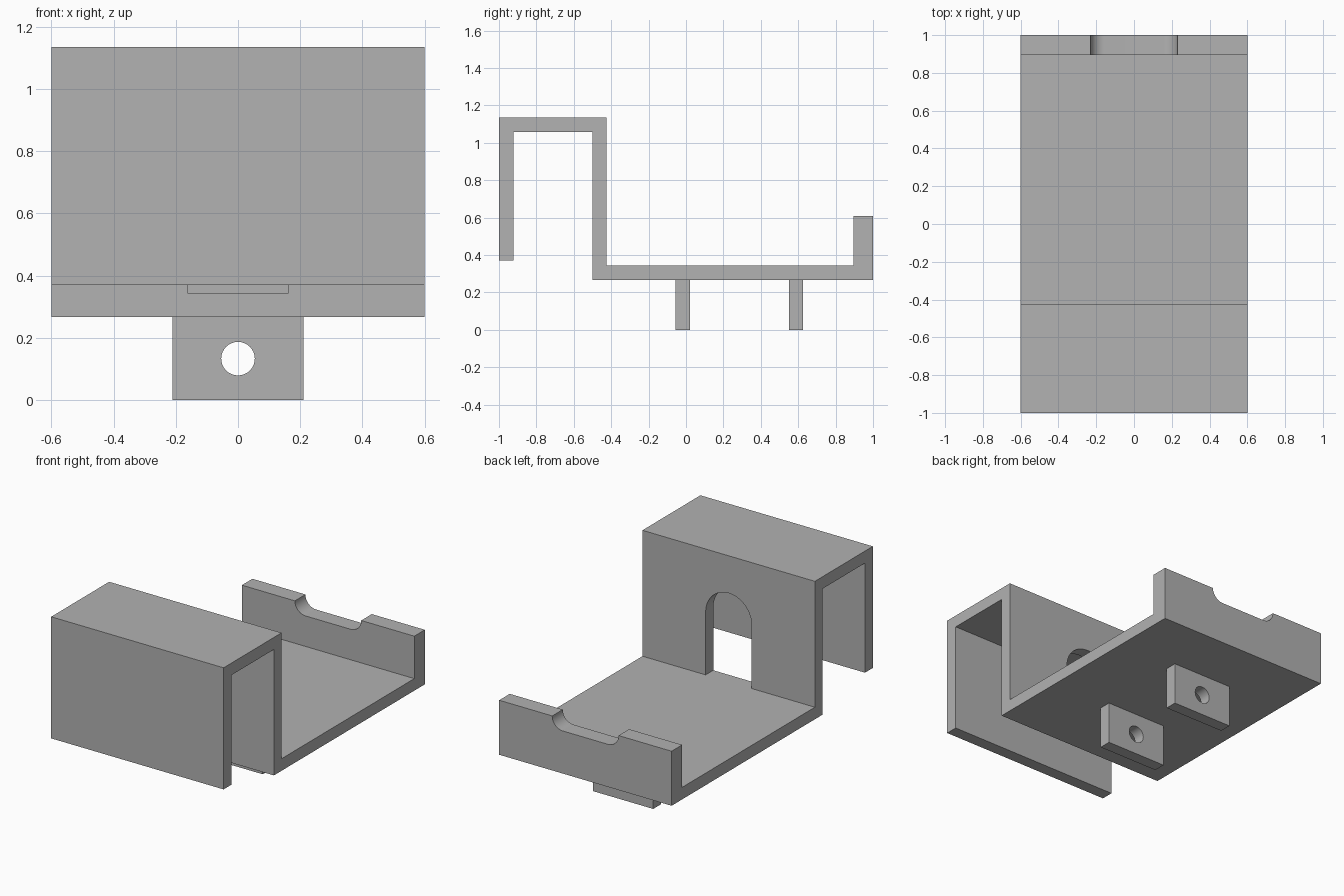
import bpy, bmesh
from math import sin, cos, pi
from mathutils import Vector

cube = bpy.data.objects.get("Cube")
if cube:
    bpy.data.objects.remove(cube, do_unlink=True)

WIDTH = 1.2
FLOOR_LOW, FLOOR_TOP, TOP = 0.267, 0.343, 1.135

grey = bpy.data.materials.new("plain grey")
grey.use_nodes = True
grey.diffuse_color = (0.445, 0.445, 0.445, 1)
grey.node_tree.nodes["Principled BSDF"].inputs["Base Color"].default_value = grey.diffuse_color


def extrude(name, points, start, end, axis):
    """Extrude a closed outline: (y, z) along x, or (x, z) along y."""
    def place(p, depth):
        return (depth, p[0], p[1]) if axis == "x" else (p[0], depth, p[1])
    bm = bmesh.new()
    face = bm.faces.new([bm.verts.new(place(p, start)) for p in points])
    moved = bmesh.ops.extrude_face_region(bm, geom=[face])["geom"]
    shift = Vector(place((0, 0), end - start))
    bmesh.ops.translate(bm, vec=shift, verts=[v for v in moved if isinstance(v, bmesh.types.BMVert)])
    bmesh.ops.recalc_face_normals(bm, faces=bm.faces)
    mesh = bpy.data.meshes.new(name)
    bm.to_mesh(mesh)
    bm.free()
    mesh.materials.append(grey)
    obj = bpy.data.objects.new(name, mesh)
    bpy.context.collection.objects.link(obj)
    return obj


def arc(cx, cz, radius, first, last, steps):
    angles = [first + (last - first) * i / steps for i in range(steps + 1)]
    return [(cx + radius * cos(a), cz + radius * sin(a)) for a in angles]


def activate(obj):
    bpy.ops.object.select_all(action="DESELECT")
    obj.select_set(True)
    bpy.context.view_layer.objects.active = obj


def cut(obj, cutter):
    activate(obj)
    mod = obj.modifiers.new("cut", "BOOLEAN")
    mod.operation, mod.solver, mod.object = "DIFFERENCE", "EXACT", cutter
    bpy.ops.object.modifier_apply(modifier=mod.name)
    bpy.data.objects.remove(cutter, do_unlink=True)


def smooth(obj):
    activate(obj)
    bpy.ops.object.shade_smooth_by_angle(angle=pi / 6)


# Folded bracket: front flap, top, upright wall, floor and back lip
profile = [(-1, 0.37), (-1, TOP), (-0.424, TOP), (-0.424, FLOOR_TOP),
           (0.895, FLOOR_TOP), (0.895, 0.61), (1, 0.61), (1, FLOOR_LOW),
           (-0.5, FLOOR_LOW), (-0.5, 1.059), (-0.922, 1.059), (-0.922, 0.37)]
bracket = extrude("folded_bracket", profile, -WIDTH / 2, WIDTH / 2, "x")

# Arched opening in the upright wall
arch = [(-0.16, FLOOR_TOP), (0.16, FLOOR_TOP)] + arc(0, 0.74, 0.16, 0, pi, 32)
cut(bracket, extrude("arch_cutter", arch, -0.6, -0.3, "y"))

# Shallow notch with rounded lower corners in the back lip
notch = ([(-0.231, 0.7)] + arc(-0.156, 0.61, 0.075, pi, 1.5 * pi, 12)
         + arc(0.156, 0.61, 0.075, 1.5 * pi, 2 * pi, 12) + [(0.231, 0.7)])
cut(bracket, extrude("notch_cutter", notch, 0.8, 1.1, "y"))
smooth(bracket)

# Drilled mounting tabs below the floor
for name, y in (("front_tab", -0.055), ("back_tab", 0.55)):
    tab = extrude(name, [(-0.21, 0), (0.21, 0), (0.21, FLOOR_LOW), (-0.21, FLOOR_LOW)],
                  y, y + 0.076, "y")
    hole = arc(0, 0.133, 0.054, 0, 2 * pi, 32)[:-1]
    cut(tab, extrude("hole_cutter", hole, y - 0.1, y + 0.2, "y"))
    smooth(tab)
